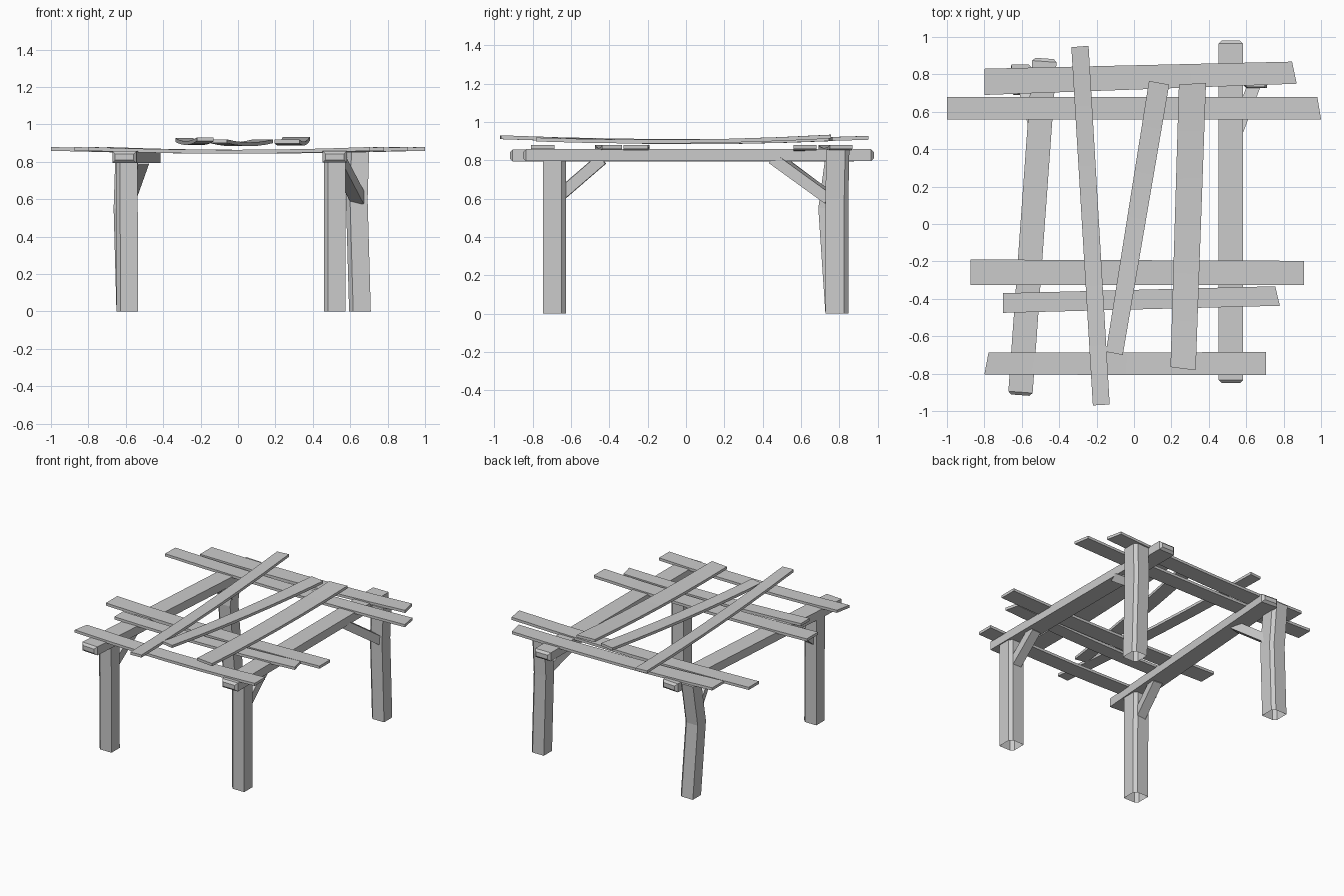
import bpy
import bmesh
from mathutils import Vector

if "Cube" in bpy.data.objects:
    bpy.data.objects.remove(bpy.data.objects["Cube"])


def loft(name, rings, cap_start=True, cap_end=True):
    """Skin a list of equal-length point rings into one flat-shaded object."""
    bm = bmesh.new()
    vr = [[bm.verts.new(p) for p in ring] for ring in rings]
    n = len(vr[0])
    for a, b in zip(vr, vr[1:]):
        for i in range(n):
            j = (i + 1) % n
            bm.faces.new((a[i], a[j], b[j], b[i]))
    if cap_start:
        bm.faces.new(vr[0][::-1])
    if cap_end:
        bm.faces.new(vr[-1])
    bmesh.ops.recalc_face_normals(bm, faces=bm.faces)
    me = bpy.data.meshes.new(name)
    bm.to_mesh(me)
    bm.free()
    ob = bpy.data.objects.new(name, me)
    bpy.context.collection.objects.link(ob)
    return ob


def box_ring(c, u, v, w, h):
    return [c + u * (w * a) + v * (h * b) for a, b in ((-1, -1), (1, -1), (1, 1), (-1, 1))]


def leg(name, path, w=0.058, d=0.06, c=0.022):
    """Post with two chamfered corners and an open foot; path = (x, y, z) centres."""
    prof = [(-w + c, -d), (w, -d), (w, d - c), (w - c, d), (-w, d), (-w, -d + c)]
    loft(name, [[(x + px, y + py, z) for px, py in prof] for x, y, z in path], cap_start=False)


def beam(name, a, b, w=0.065, h=0.032, ch=0.016):
    """Bearer with chamfered ends."""
    a, b = Vector(a), Vector(b)
    d = (b - a).normalized()
    up = Vector((0, 0, 1))
    side = d.cross(up).normalized()
    stations = ((a, ch), (a + d * ch, 0), (b - d * ch, 0), (b, ch))
    loft(name, [box_ring(p, side, up, w - s, h - s) for p, s in stations])


def brace(name, a, b, w=0.035, h=0.03):
    a, b = Vector(a), Vector(b)
    d = (b - a).normalized()
    side = d.cross(Vector((0, 0, 1))).normalized()
    up = side.cross(d)
    loft(name, [box_ring(p, side, up, w, h) for p in (a, b)])


def plank(name, l0, r0, l1, r1, z0, zm, z1, t=0.02):
    """Sagging board between two end edges; z values are undersides."""
    rings = []
    for i in range(7):
        f = i / 6
        # parabola through both end heights and the middle height
        z = z0 * (1 - f) * (1 - 2 * f) + zm * 4 * f * (1 - f) + z1 * f * (2 * f - 1)
        l = Vector(l0).lerp(Vector(l1), f)
        r = Vector(r0).lerp(Vector(r1), f)
        rings.append([(l.x, l.y, z), (r.x, r.y, z), (r.x, r.y, z + t), (l.x, l.y, z + t)])
    loft(name, rings)


# Legs: front pair under the bearers, back pair beside them
leg("front_left_leg", [(-0.592, -0.685, 0), (-0.595, -0.685, 0.8)])
leg("front_right_leg", [(0.517, -0.687, 0), (0.517, -0.687, 0.8)])
leg("back_left_leg", [(-0.592, 0.787, 0), (-0.607, 0.75, 0.55), (-0.597, 0.792, 0.855)])
leg("back_right_leg", [(0.652, 0.787, 0), (0.635, 0.787, 0.6), (0.643, 0.792, 0.855)])

# Bearers
beam("left_bearer", (-0.608, -0.915, 0.825), (-0.478, 0.885, 0.825))
beam("right_bearer", (0.518, -0.85, 0.827), (0.518, 0.98, 0.827))

# Corner braces
brace("front_left_brace", (-0.595, -0.66, 0.615), (-0.57, -0.44, 0.805))
brace("front_right_brace", (0.517, -0.66, 0.615), (0.517, -0.44, 0.805))
brace("back_left_brace", (-0.59, 0.75, 0.60), (-0.515, 0.47, 0.81))
brace("back_right_brace", (0.645, 0.75, 0.60), (0.535, 0.46, 0.81))

# Lower boards, running across
lower = [
    ((-1.0, 0.56), (-1.0, 0.68), (1.0, 0.56), (0.98, 0.68)),
    ((-0.8, 0.69), (-0.8, 0.83), (0.87, 0.75), (0.845, 0.868)),
    ((-0.875, -0.325), (-0.875, -0.19), (0.908, -0.325), (0.908, -0.197)),
    ((-0.7, -0.475), (-0.7, -0.37), (0.78, -0.437), (0.755, -0.333)),
    ((-0.8, -0.805), (-0.778, -0.688), (0.705, -0.808), (0.705, -0.685)),
]
for i, c in enumerate(lower):
    plank(f"lower_board_{i + 1}", *c, 0.859, 0.844, 0.859)

# Upper boards, running front to back
plank("upper_board_1", (-0.22, -0.97), (-0.13, -0.965), (-0.335, 0.945), (-0.243, 0.953), 0.91, 0.89, 0.907)
plank("upper_board_2", (-0.15, -0.683), (-0.06, -0.7), (0.08, 0.765), (0.188, 0.745), 0.9, 0.884, 0.9)
plank("upper_board_3", (0.195, -0.765), (0.33, -0.782), (0.24, 0.745), (0.385, 0.755), 0.898, 0.888, 0.913)
